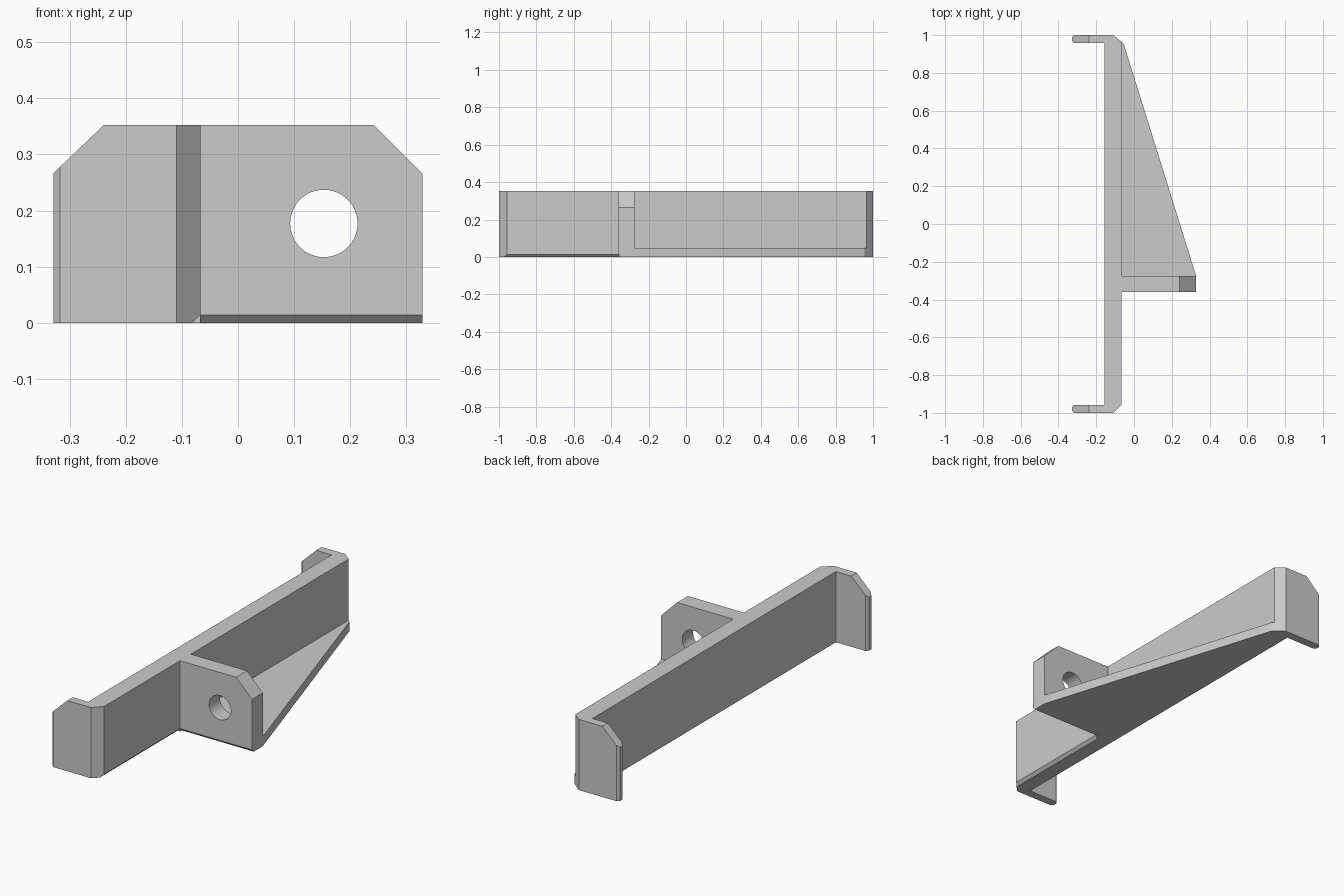
import bpy
import bmesh
from mathutils import Vector

cube = bpy.data.objects.get("Cube")
if cube:
    bpy.data.objects.remove(cube, do_unlink=True)

grey = bpy.data.materials.new("plain grey")
grey.use_nodes = True
grey.diffuse_color = (0.6, 0.6, 0.6, 1)
grey.node_tree.nodes["Principled BSDF"].inputs["Base Color"].default_value = (0.6, 0.6, 0.6, 1)

HEIGHT = 0.352
TAB_FRONT, TAB_BACK = -0.36, -0.275
RIGHT = 0.329
WALL_IN, WALL_OUT = -0.155, -0.067
EDGE = 0.014


def prism(name, outline, axis, start, end):
    """Extrude a 2D outline along one axis between two positions."""
    def place(p, t):
        return {"x": (t, p[0], p[1]), "y": (p[0], t, p[1]), "z": (p[0], p[1], t)}[axis]

    bm = bmesh.new()
    face = bm.faces.new([bm.verts.new(place(p, start)) for p in outline])
    shift = Vector(place((0, 0), end - start))
    extruded = bmesh.ops.extrude_face_region(bm, geom=[face])["geom"]
    bmesh.ops.translate(bm, vec=shift, verts=[v for v in extruded if isinstance(v, bmesh.types.BMVert)])
    bmesh.ops.recalc_face_normals(bm, faces=bm.faces)
    mesh = bpy.data.meshes.new(name)
    bm.to_mesh(mesh)
    bm.free()
    mesh.materials.append(grey)
    obj = bpy.data.objects.new(name, mesh)
    bpy.context.collection.objects.link(obj)
    return obj


def combine(target, tool, operation):
    """Apply a boolean and discard the tool object."""
    tool.hide_render = True
    mod = target.modifiers.new(operation, "BOOLEAN")
    mod.operation = operation
    mod.solver = "EXACT"
    mod.object = tool
    bpy.context.view_layer.objects.active = target
    bpy.ops.object.modifier_apply(modifier=mod.name)
    bpy.data.objects.remove(tool, do_unlink=True)


# Long wall with a hooked lip at each end
lip = [(WALL_IN, 0.957), (-0.317, 0.957), (-RIGHT, 0.97), (-RIGHT, 0.987), (-0.317, 1), (-0.11, 1)]
channel = lip + [(WALL_OUT, 0.965), (WALL_OUT, -0.957)] + [(x, -y) for x, y in reversed(lip)]
bracket = prism("bracket", channel, "z", 0, HEIGHT)

# Sloped upper corners of the lips
corner = prism("lip_corner_cutter", [(-0.42, 0.18), (-0.15, 0.437), (-0.42, 0.437)], "y", -1.1, 1.1)
combine(bracket, corner, "DIFFERENCE")

# Upright tab with a clipped corner
tab = prism("tab", [(-0.11, 0), (RIGHT, 0), (RIGHT, 0.265), (0.242, HEIGHT), (-0.11, HEIGHT)],
            "y", TAB_FRONT, TAB_BACK)
combine(bracket, tab, "UNION")

# Triangular floor gusset bracing the tab
gusset = prism("gusset", [(-0.11, -0.32), (RIGHT, -0.32), (RIGHT, TAB_BACK),
                          (-0.055, 0.955), (WALL_OUT, 0.965), (-0.11, 0.965)], "z", 0, 0.047)
combine(bracket, gusset, "UNION")

# Bevelled lower edges of the wall and the tab
out = 0.02
wall_edge = prism("wall_edge_cutter", [(WALL_OUT - EDGE - out, -out), (WALL_OUT + out, -out),
                                       (WALL_OUT + out, EDGE + out)], "y", -1.1, TAB_FRONT)
combine(bracket, wall_edge, "DIFFERENCE")
tab_edge = prism("tab_edge_cutter", [(TAB_FRONT + EDGE + out, -out), (TAB_FRONT - out, -out),
                                     (TAB_FRONT - out, EDGE + out)], "x", WALL_OUT, 0.4)
combine(bracket, tab_edge, "DIFFERENCE")

# Round bolt hole through the tab
bpy.ops.mesh.primitive_cylinder_add(vertices=64, radius=0.06, depth=0.2,
                                    location=(0.153, -0.32, 0.177), rotation=(1.570796, 0, 0))
hole = bpy.context.object
hole.name = "hole_cutter"
hole.data.materials.append(grey)
combine(bracket, hole, "DIFFERENCE")

bpy.ops.object.select_all(action="DESELECT")
bracket.select_set(True)
bpy.context.view_layer.objects.active = bracket
bpy.ops.object.shade_smooth_by_angle(angle=0.35)
